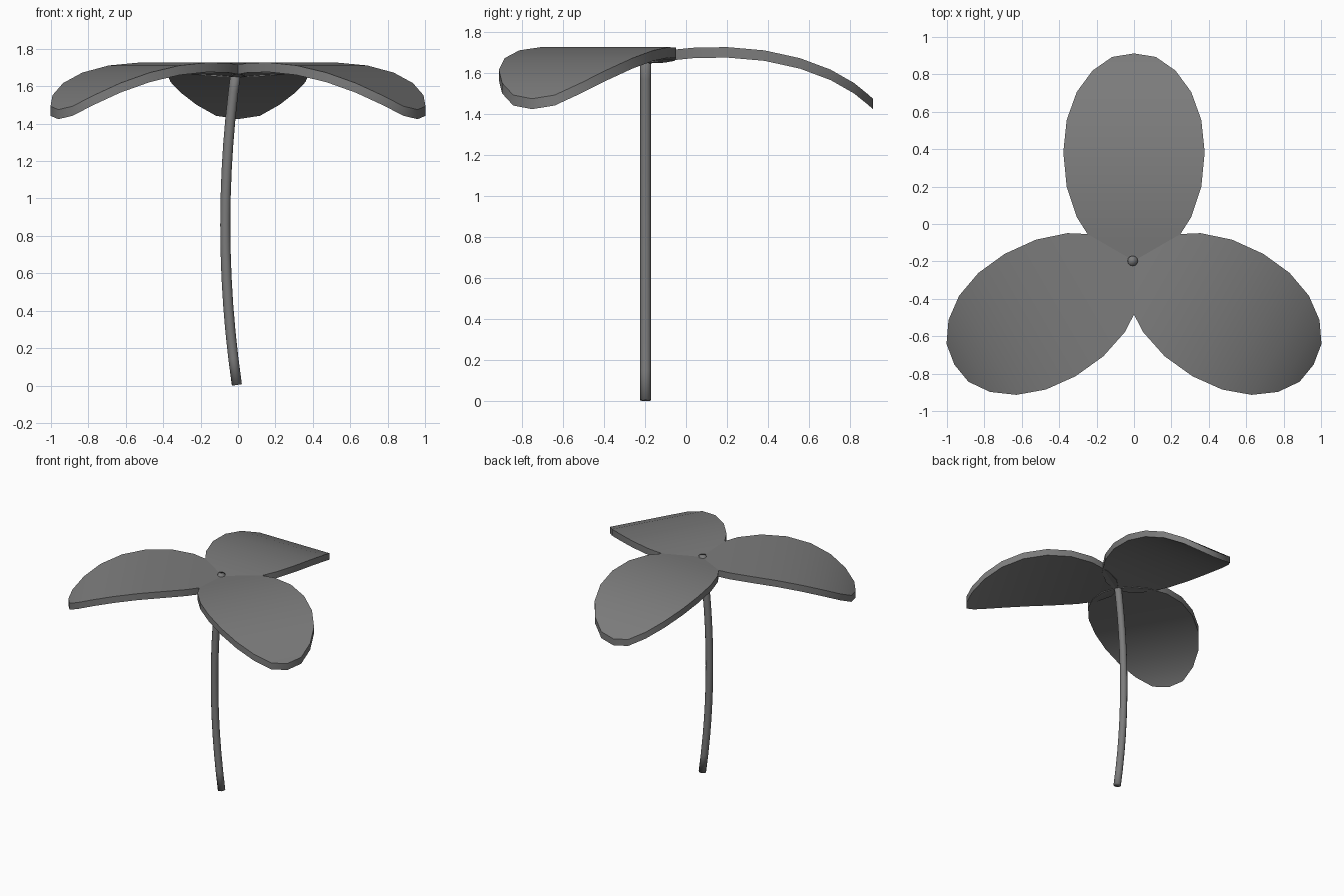
import bpy, bmesh, math
from mathutils import Matrix

if "Cube" in bpy.data.objects:
    bpy.data.objects.remove(bpy.data.objects["Cube"])

HUB_Y = -0.197
THICK = 0.051

grey = bpy.data.materials.new("dark_grey")
grey.diffuse_color = (0.2, 0.2, 0.2, 1)
grey.use_nodes = True
grey.node_tree.nodes["Principled BSDF"].inputs["Base Color"].default_value = grey.diffuse_color


def finish(bm, name, angle=35):
    bmesh.ops.recalc_face_normals(bm, faces=bm.faces)
    me = bpy.data.meshes.new(name)
    bm.to_mesh(me)
    bm.free()
    me.materials.append(grey)
    ob = bpy.data.objects.new(name, me)
    bpy.context.collection.objects.link(ob)
    bpy.ops.object.select_all(action='DESELECT')
    ob.select_set(True)
    bpy.context.view_layer.objects.active = ob
    bpy.ops.object.shade_smooth_by_angle(angle=math.radians(angle))
    return ob


# Leaf rows from tip to base: (half width, y, top z)
ROWS = [(0, 0.912, 1.475), (0.117, 0.893, 1.493), (0.222, 0.82, 1.552),
        (0.306, 0.706, 1.617), (0.36, 0.556, 1.673), (0.378, 0.383, 1.711),
        (0.36, 0.2, 1.727), (0.306, 0.037, 1.724), (0.222, -0.095, 1.711),
        (0.117, -0.178, 1.702), (0, -0.21, 1.698)]


def leaf(name, turn):
    bm = bmesh.new()
    rows = []
    for w, y, z in ROWS:
        xs = (-w, w) if w else (0,)
        rows.append([bm.verts.new((x, y - HUB_Y, z)) for x in xs])
    for a, b in zip(rows, rows[1:]):
        bm.faces.new(a + b[::-1])
    # thicken straight down
    ext = bmesh.ops.extrude_face_region(bm, geom=bm.faces[:], use_keep_orig=True)
    low = [v for v in ext['geom'] if isinstance(v, bmesh.types.BMVert)]
    bmesh.ops.translate(bm, verts=low, vec=(0, 0, -THICK))
    bm.transform(Matrix.Translation((0, HUB_Y, 0)) @ Matrix.Rotation(turn, 4, 'Z'))
    return finish(bm, name)


for i in range(3):
    leaf(f"leaf_{i + 1}", math.radians(120 * i))

# Curved stem: circular section swept along a shallow bow in x
SIDES, STEPS, RAD, TOP = 12, 12, 0.027, 1.715
BASE_Z = 0.003
bm = bmesh.new()
rings = []
for j in range(STEPS + 1):
    t = j / STEPS
    cx = -0.006 - 0.062 * 4 * t * (1 - t)
    tilt = math.atan(-0.062 * 4 * (1 - 2 * t) / TOP)
    ring = []
    for k in range(SIDES):
        a = 2 * math.pi * k / SIDES
        u, v = RAD * math.cos(a), RAD * math.sin(a)
        ring.append(bm.verts.new((cx + u * math.cos(tilt), HUB_Y + v,
                                  BASE_Z + t * (TOP - BASE_Z) - u * math.sin(tilt))))
    rings.append(ring)
for r, s in zip(rings, rings[1:]):
    for k in range(SIDES):
        n = (k + 1) % SIDES
        bm.faces.new((r[k], r[n], s[n], s[k]))
bm.faces.new(rings[0][::-1])
bm.faces.new(rings[-1])
finish(bm, "stem", 120)  # ends shade softly into the sides
